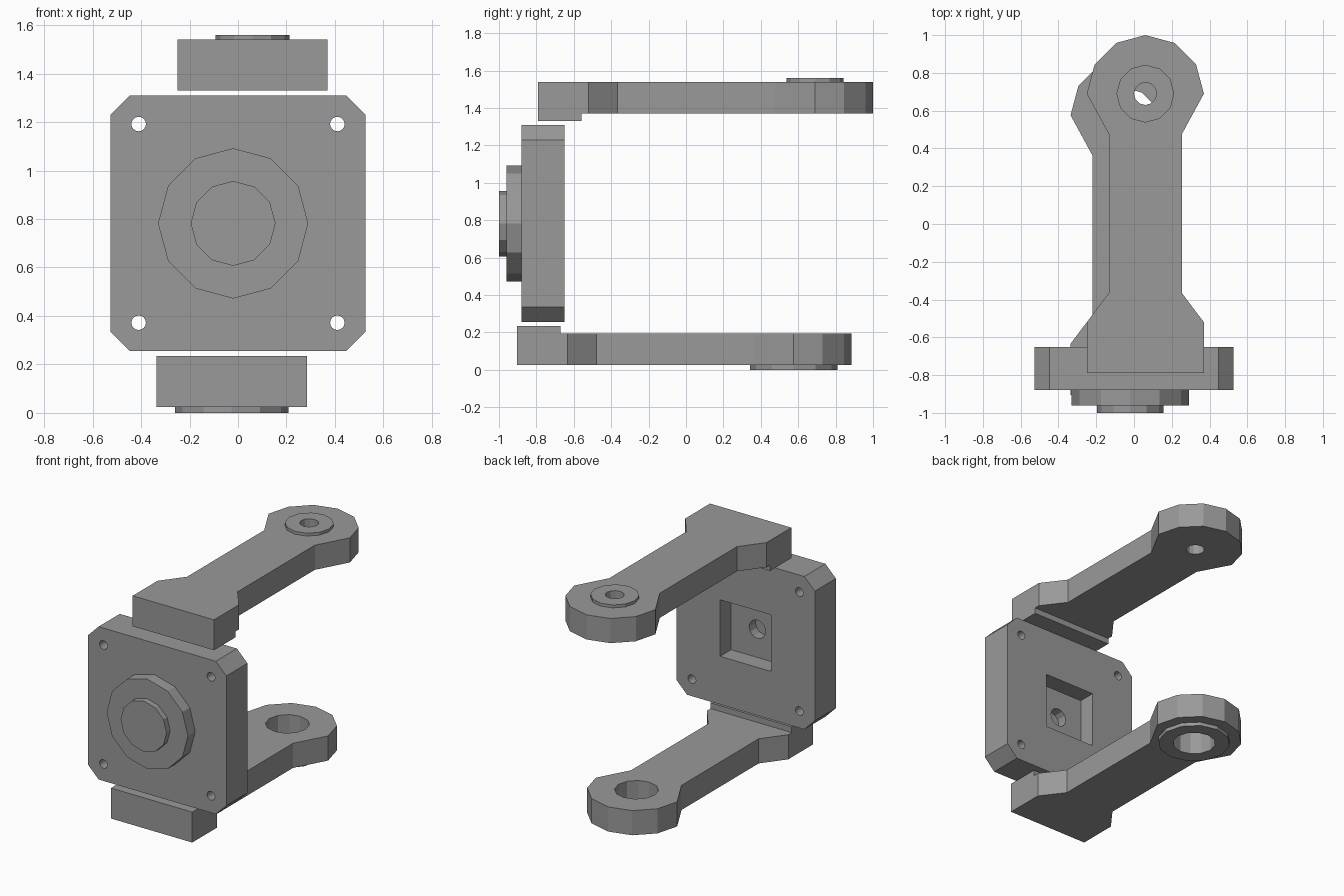
import bpy
import bmesh
from math import cos, sin, pi

if "Cube" in bpy.data.objects:
    bpy.data.objects.remove(bpy.data.objects["Cube"], do_unlink=True)

grey = bpy.data.materials.new("plain grey")
grey.use_nodes = True
grey.diffuse_color = (0.32, 0.32, 0.32, 1)
grey.node_tree.nodes["Principled BSDF"].inputs["Base Color"].default_value = grey.diffuse_color


def circle(cx, cy, r, sides=12):
    return [(cx + r * cos(2 * pi * i / sides), cy + r * sin(2 * pi * i / sides))
            for i in range(sides)]


def rect(x0, x1, y0, y1):
    return [(x0, y0), (x1, y0), (x1, y1), (x0, y1)]


def prism(name, outline, start, end, axis="z"):
    """Extrude a flat outline along z, or along y for an (x, z) outline."""
    bm = bmesh.new()
    place = (lambda a, b: (a, b, start)) if axis == "z" else (lambda a, b: (a, start, b))
    face = bm.faces.new([bm.verts.new(place(a, b)) for a, b in outline])
    top = bmesh.ops.extrude_face_region(bm, geom=[face])["geom"]
    for v in top:
        if isinstance(v, bmesh.types.BMVert):
            setattr(v.co, axis, end)
    bmesh.ops.recalc_face_normals(bm, faces=bm.faces)
    mesh = bpy.data.meshes.new(name)
    bm.to_mesh(mesh)
    bm.free()
    mesh.materials.append(grey)
    obj = bpy.data.objects.new(name, mesh)
    bpy.context.collection.objects.link(obj)
    return obj


def cut(obj, outline, start, end, axis="z"):
    """Subtract a prism from the object and bake the result."""
    cutter = prism("cutter", outline, start, end, axis)
    cutter.hide_render = True
    mod = obj.modifiers.new("cut", "BOOLEAN")
    mod.operation, mod.solver, mod.object = "DIFFERENCE", "EXACT", cutter
    bpy.context.view_layer.update()
    evaluated = obj.evaluated_get(bpy.context.evaluated_depsgraph_get())
    baked = bpy.data.meshes.new_from_object(evaluated)
    obj.modifiers.clear()
    obj.data = baked
    bpy.data.objects.remove(cutter, do_unlink=True)


# Mounting plate with clipped corners, bolt holes and a rear pocket
CZ, HALF, CLIP = 0.782, 0.527, 0.08
inner = HALF - CLIP
corners = [(HALF, -inner), (HALF, inner), (inner, HALF), (-inner, HALF),
           (-HALF, inner), (-HALF, -inner), (-inner, -HALF), (inner, -HALF)]
plate = prism("mounting_plate", [(x, z + CZ) for x, z in corners], -0.88, -0.65, "y")
for sx in (-1, 1):
    for sz in (-1, 1):
        cut(plate, circle(0.41 * sx, CZ + 0.41 * sz, 0.03, 16), -1, -0.5, "y")
cut(plate, rect(-0.195, 0.195, CZ - 0.195, CZ + 0.195), -0.77, -0.5, "y")
cut(plate, circle(-0.005, CZ, 0.063), -0.84, -0.7, "y")

# Stepped discs on the front of the plate
prism("front_disc", circle(-0.02, CZ, 0.31), -0.96, -0.88, "y")
prism("front_cap", circle(-0.02, CZ, 0.175), -1.0, -0.96, "y")


def arm(name, cx, cy, inside, outside, foot, boss_end, boss_r, hole_r):
    """Arm with a wide foot, a narrow shank and a round eye at (cx, cy)."""
    wide, narrow, base = 0.31, 0.193, cy - 1.48
    head = circle(cx, cy, wide)[:7]
    left = [(-narrow, -0.215), (-narrow, -1.055), (-wide, -1.21), (-wide, -1.48)]
    right = [(-x, y) for x, y in reversed(left)]
    outline = head + [(cx + x, cy + y) for x, y in left + right]
    body = prism(name, outline, inside, outside)
    boss = prism(name + "_boss", circle(cx, cy, boss_r), outside, boss_end)
    prism(name + "_foot", rect(cx - wide, cx + wide, base, base + 0.232), foot, inside)
    for part in (body, boss):
        cut(part, circle(cx, cy, hole_r), -1, 3)


arm("upper_arm", 0.06, 0.69, 1.37, 1.54, 1.33, 1.56, 0.153, 0.06)
arm("lower_arm", -0.026, 0.576, 0.195, 0.025, 0.235, 0.0, 0.234, 0.138)
